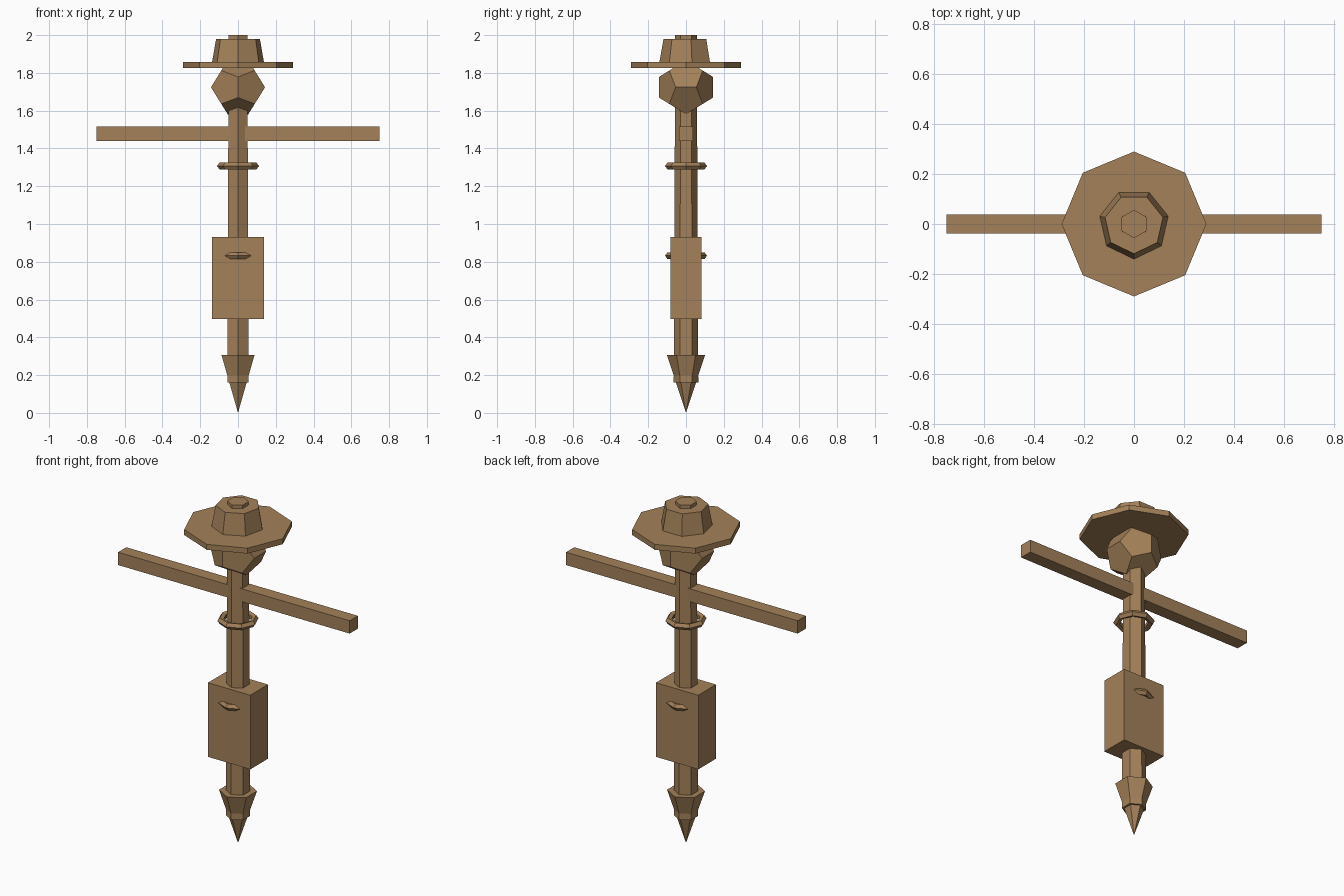
import bpy, bmesh
from math import sin, cos, pi, sqrt, radians
from mathutils import Vector

if "Cube" in bpy.data.objects:
    bpy.data.objects.remove(bpy.data.objects["Cube"])

wood = bpy.data.materials.new("wood")
wood.diffuse_color = (0.37, 0.22, 0.10, 1)
wood.use_nodes = True
wood.node_tree.nodes["Principled BSDF"].inputs["Base Color"].default_value = wood.diffuse_color


def solid(name, points):
    """Flat-faced convex solid around a set of points."""
    bm = bmesh.new()
    for p in points:
        bm.verts.new(p)
    bmesh.ops.convex_hull(bm, input=bm.verts[:])
    bmesh.ops.dissolve_limit(bm, angle_limit=radians(1), verts=bm.verts[:], edges=bm.edges[:])
    bmesh.ops.recalc_face_normals(bm, faces=bm.faces[:])
    mesh = bpy.data.meshes.new(name)
    bm.to_mesh(mesh)
    bm.free()
    mesh.materials.append(wood)
    obj = bpy.data.objects.new(name, mesh)
    bpy.context.collection.objects.link(obj)
    return obj


def ngon(sides, radius, z):
    """Regular polygon with its first corner at the front (-y)."""
    if radius == 0:
        return [Vector((0, 0, z))]
    return [Vector((radius * sin(2 * pi * i / sides), -radius * cos(2 * pi * i / sides), z))
            for i in range(sides)]


def frustum(name, sides, r_low, z_low, r_high, z_high):
    return solid(name, ngon(sides, r_low, z_low) + ngon(sides, r_high, z_high))


def box(name, hx, hy, z_low, z_high):
    return solid(name, [(x, y, z) for x in (-hx, hx) for y in (-hy, hy) for z in (z_low, z_high)])


# Post with pointed foot, arms and body
frustum("post", 6, 0.065, 0.16, 0.057, 2.0)
frustum("pointed_foot", 6, 0, 0, 0.101, 0.307)
box("crossbar_arms", 0.75, 0.038, 1.44, 1.515)
box("body_block", 0.137, 0.082, 0.498, 0.932)

# Head: dodecahedron
phi = (1 + sqrt(5)) / 2
signs = (-1, 1)
corners = [(a, b, c) for a in signs for b in signs for c in signs]
for a in signs:
    for b in signs:
        corners += [(a * phi, b / phi, 0), (0, a * phi, b / phi), (b / phi, 0, a * phi)]
scale = 0.143 / phi
solid("head", [Vector(c) * scale + Vector((0, 0, 1.724)) for c in corners])

# Hat
frustum("hat_brim", 8, 0.29, 1.826, 0.29, 1.858)
frustum("hat_crown", 7, 0.142, 1.85, 0.119, 1.98)

# Rope rings at neck and waist
for name, z in (("neck_ring", 1.307), ("waist_ring", 0.832)):
    bpy.ops.mesh.primitive_torus_add(location=(0, 0, z), major_segments=8, minor_segments=5,
                                     major_radius=0.092, minor_radius=0.019)
    ring = bpy.context.object
    ring.name = name
    ring.data.materials.append(wood)
